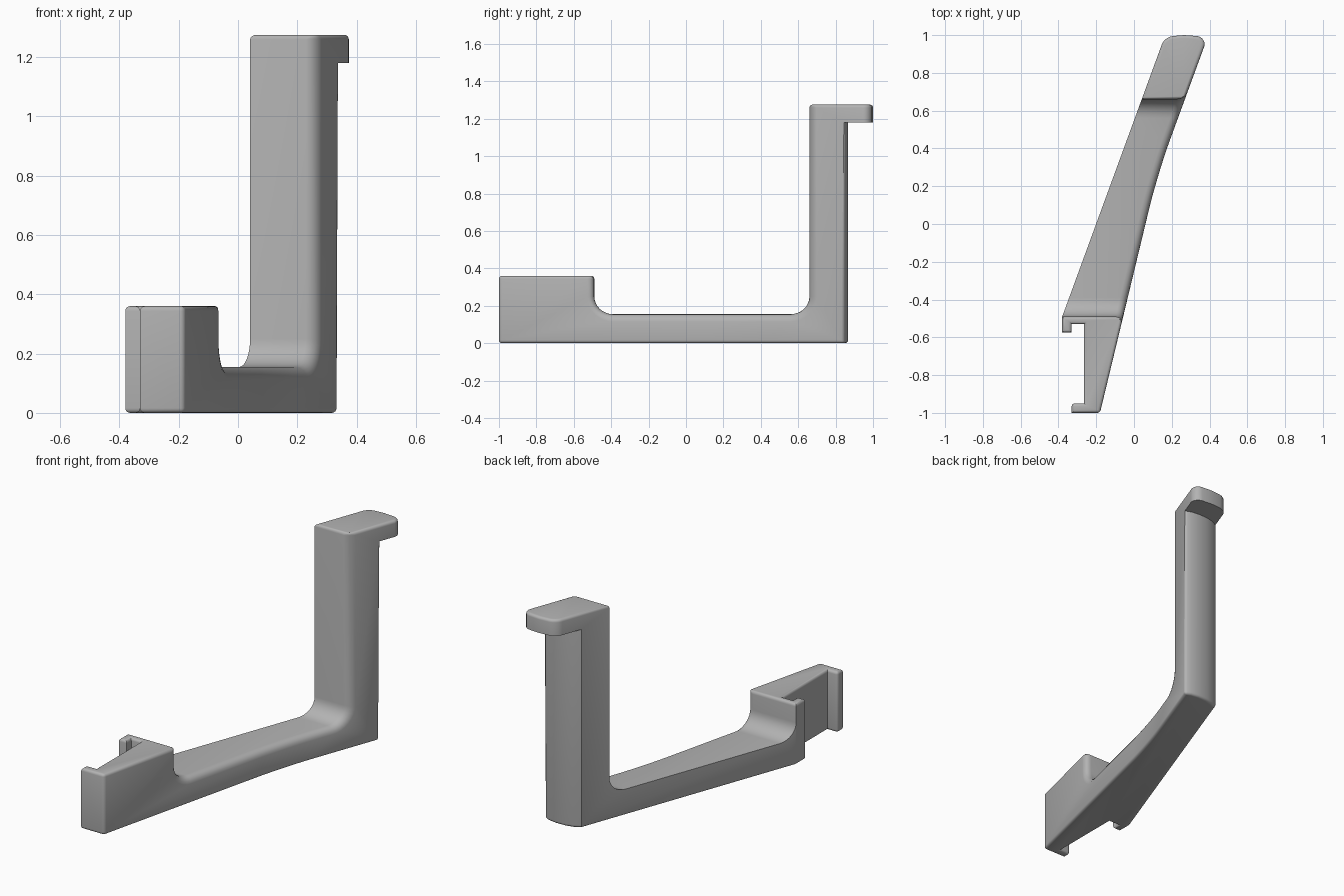
import bpy, bmesh, math
from mathutils import Vector

if "Cube" in bpy.data.objects:
    bpy.data.objects.remove(bpy.data.objects["Cube"], do_unlink=True)

TOP, BLOCK_TOP, ARM_TOP, HOOK_BOTTOM = 1.275, 0.36, 0.155, 1.18


def corner(start, apex, end, steps=8):
    """Rounded corner from start to end, bulging towards apex."""
    s, c, e = Vector(start), Vector(apex), Vector(end)
    angles = [i * math.pi / 2 / steps for i in range(steps + 1)]
    return [tuple(c + (s - c) * (1 - math.sin(a)) + (e - c) * (1 - math.cos(a)))
            for a in angles]


def prism(name, outline, place, direction):
    """Extrude a closed outline along a direction."""
    bm = bmesh.new()
    face = bm.faces.new([bm.verts.new(place(a, b)) for a, b in outline])
    moved = bmesh.ops.extrude_face_region(bm, geom=[face])["geom"]
    bmesh.ops.translate(bm, vec=direction,
                        verts=[v for v in moved if isinstance(v, bmesh.types.BMVert)])
    bmesh.ops.recalc_face_normals(bm, faces=bm.faces)
    mesh = bpy.data.meshes.new(name)
    bm.to_mesh(mesh)
    bm.free()
    obj = bpy.data.objects.new(name, mesh)
    bpy.context.collection.objects.link(obj)
    return obj


def apply_modifiers(obj):
    bpy.context.view_layer.objects.active = obj
    for mod in list(obj.modifiers):
        bpy.ops.object.modifier_apply(modifier=mod.name)


# Plan of the whole bracket: slanted arm with a clip at the front
plan = [(-0.38, -0.575), (-0.33, -0.575), (-0.33, -0.53), (-0.265, -0.53),
        (-0.265, -0.95)]
plan += corner((-0.315, -0.95), (-0.33, -0.95), (-0.33, -0.965), 4)
plan += [(-0.33, -1.0), (-0.18, -1.0)]
plan += corner((0.075, 0.06), (0.12, 0.25), (0.185, 0.43))
plan += corner((0.372, 0.94), (0.386, 0.985), (0.335, 0.995), 6)
plan += [(0.265, 1.0)]
plan += corner((0.205, 0.995), (0.16, 0.99), (0.147, 0.95), 6)
plan += [(-0.38, -0.49)]
bracket = prism("hook_bracket", plan, lambda x, y: (x, y, 0), (0, 0, TOP))

# Space above the clip block and the arm, with rounded inner corners
gap = [(-1.3, 1.5), (-1.3, BLOCK_TOP), (-0.49, BLOCK_TOP)]
gap += corner((-0.49, 0.25), (-0.49, ARM_TOP), (-0.39, ARM_TOP))
gap += corner((0.56, ARM_TOP), (0.66, ARM_TOP), (0.66, 0.25))
gap += [(0.66, 1.5)]
gap_cutter = prism("gap_cutter", gap, lambda y, z: (-1, y, z), (2, 0, 0))

# Space behind the upright, below the hook lip, with a bowed front
back = [(-0.2, 0.70), (0.09, 0.825), (0.14, 0.852), (0.19, 0.864), (0.25, 0.866),
        (0.30, 0.859), (0.36, 0.835), (0.8, 0.60), (0.8, 1.3), (-0.2, 1.3)]
back_cutter = prism("back_cutter", back, lambda x, y: (x, y, -0.5),
                    (0, 0, HOOK_BOTTOM + 0.5))

for cutter in (gap_cutter, back_cutter):
    cut = bracket.modifiers.new("cut", "BOOLEAN")
    cut.operation, cut.solver, cut.object = "DIFFERENCE", "EXACT", cutter
apply_modifiers(bracket)
for cutter in (gap_cutter, back_cutter):
    bpy.data.objects.remove(cutter, do_unlink=True)


# Edge rounding: wide along the open right side, small elsewhere
def rounding(edge):
    if len(edge.link_faces) != 2 or edge.calc_face_angle_signed() < 0.5:
        return 0
    a, b = (v.co for v in edge.verts)
    mid = (a + b) / 2
    right = mid.x > max(-0.25, 0.366 * (mid.y + 0.49) - 0.28)
    across = abs(a.y - b.y) < 0.002 and abs(a.z - b.z) < 0.002
    if right and not across and -0.5 < mid.y < 0.67 and mid.z > ARM_TOP - 0.01:
        return 1
    level = abs(a.z - b.z) < 0.002
    if level and min(abs(mid.z - z) for z in (0, BLOCK_TOP, TOP)) < 0.002:
        return 0.4
    return 0.4 if right and not level else 0


bm = bmesh.new()
bm.from_mesh(bracket.data)
bmesh.ops.remove_doubles(bm, verts=bm.verts, dist=0.0005)
bmesh.ops.dissolve_limit(bm, angle_limit=0.01, verts=bm.verts, edges=bm.edges)
weights = bm.edges.layers.float.new("bevel_weight_edge")
for edge in bm.edges:
    edge[weights] = rounding(edge)
bm.to_mesh(bracket.data)
bm.free()

bevel = bracket.modifiers.new("rounding", "BEVEL")
bevel.limit_method, bevel.width, bevel.segments = "WEIGHT", 0.04, 4
bevel.use_clamp_overlap = False
apply_modifiers(bracket)

# Single grey plastic
grey = bpy.data.materials.new("plain_grey")
grey.use_nodes = True
colour = (0.45, 0.45, 0.45, 1)
grey.diffuse_color = colour
grey.node_tree.nodes["Principled BSDF"].inputs["Base Color"].default_value = colour
bracket.data.materials.clear()
bracket.data.materials.append(grey)

bpy.ops.object.select_all(action="DESELECT")
bracket.select_set(True)
bpy.context.view_layer.objects.active = bracket
bpy.ops.object.shade_smooth_by_angle(angle=math.radians(30))
